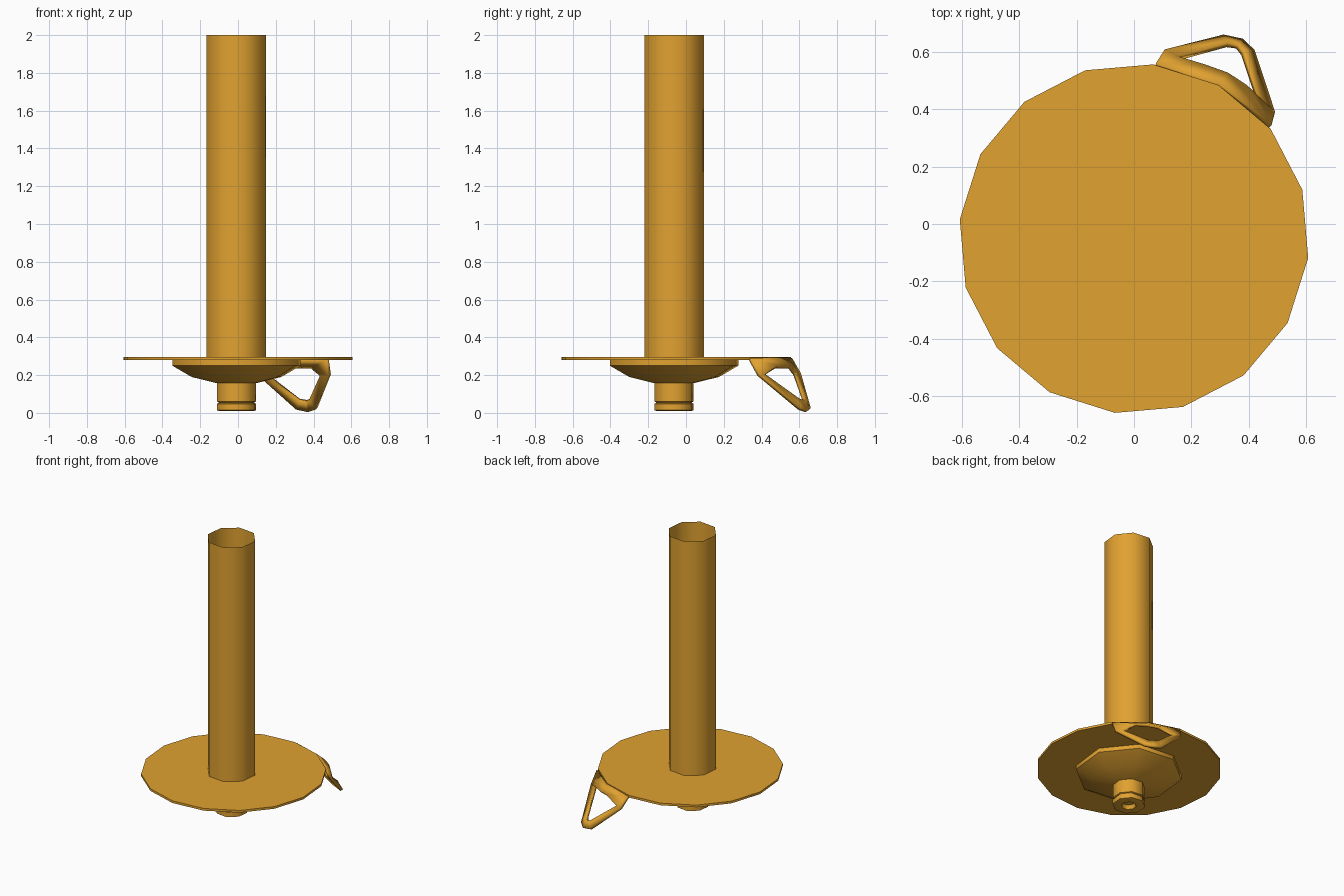
import bpy
import math

if "Cube" in bpy.data.objects:
    bpy.data.objects.remove(bpy.data.objects["Cube"])

PHASE = math.radians(16.2)
brass = bpy.data.materials.new("brass")
brass.diffuse_color = (0.75, 0.36, 0.03, 1)
brass.use_nodes = True
brass.node_tree.nodes["Principled BSDF"].inputs["Base Color"].default_value = brass.diffuse_color


def finish(name, verts, faces, thickness=0):
    mesh = bpy.data.meshes.new(name)
    mesh.from_pydata(verts, [], faces)
    mesh.materials.append(brass)
    ob = bpy.data.objects.new(name, mesh)
    bpy.context.collection.objects.link(ob)
    bpy.ops.object.select_all(action='DESELECT')
    ob.select_set(True)
    bpy.context.view_layer.objects.active = ob
    bpy.ops.object.mode_set(mode='EDIT')
    bpy.ops.mesh.select_all(action='SELECT')
    bpy.ops.mesh.normals_make_consistent(inside=False)
    bpy.ops.object.mode_set(mode='OBJECT')
    if thickness:
        mod = ob.modifiers.new("thickness", 'SOLIDIFY')
        mod.thickness = thickness
        mod.offset = 0
    bpy.ops.object.shade_smooth_by_angle(angle=math.radians(50))
    return ob


def lathe(name, profile, sides, centre, caps=(False, False)):
    """Spin (radius, z) points into a low-poly turned part."""
    verts = [(centre[0] + r * math.cos(PHASE + math.tau * i / sides),
              centre[1] + r * math.sin(PHASE + math.tau * i / sides), z)
             for r, z in profile for i in range(sides)]
    faces = [(k * sides + i, k * sides + (i + 1) % sides,
              (k + 1) * sides + (i + 1) % sides, (k + 1) * sides + i)
             for k in range(len(profile) - 1) for i in range(sides)]
    if caps[0]:
        faces.append(tuple(range(sides)))
    if caps[1]:
        faces.append(tuple(range(len(verts) - sides, len(verts))))
    return finish(name, verts, faces)


AXIS = (-0.008, -0.063)

# Open thin tube
lathe("tube", [(0.164, 0.285), (0.164, 2.0)], 8, AXIS)

# Sixteen-sided drip plate
lathe("plate", [(0.611, 0.28), (0.611, 0.296)], 16, (0, -0.051), (True, True))

# Bowl, neck and grooved foot with a small socket underneath
lathe("bowl_and_foot",
      [(0.354, 0.284), (0.354, 0.25), (0.247, 0.19), (0.107, 0.157),
       (0.107, 0.06), (0.099, 0.056), (0.099, 0.052), (0.108, 0.048),
       (0.108, 0.014), (0.095, 0.01), (0.05, 0.012), (0.04, 0.04)],
      8, AXIS, (True, True))

# Hanging loop handle: outer outline paired with the hole outline
outer = [(0.075, 0.553, 0.286), (0.105, 0.600, 0.205), (0.31, 0.652, 0.022),
         (0.375, 0.638, 0.008), (0.415, 0.60, 0.022), (0.485, 0.385, 0.2),
         (0.473, 0.338, 0.286), (0.294, 0.483, 0.286)]
inner = [(0.25, 0.548, 0.243), (0.15, 0.577, 0.205), (0.325, 0.625, 0.07),
         (0.36, 0.62, 0.064), (0.38, 0.595, 0.07), (0.44, 0.415, 0.2),
         (0.39, 0.478, 0.243), (0.325, 0.522, 0.243)]
n = len(outer)
finish("handle", outer + inner,
       [(i, (i + 1) % n, n + (i + 1) % n, n + i) for i in range(n)], 0.02)
